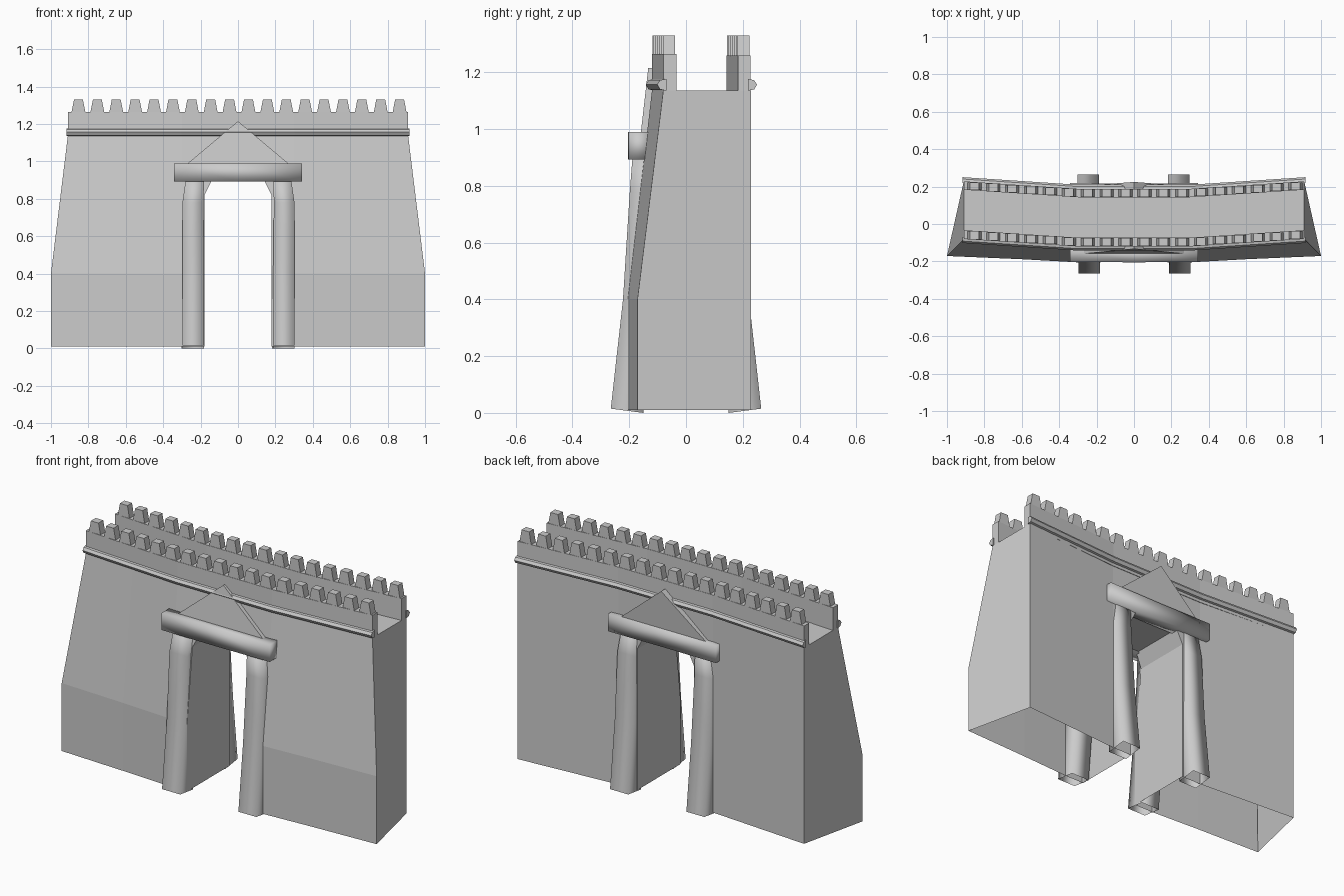
import bpy, bmesh

if "Cube" in bpy.data.objects:
    bpy.data.objects.remove(bpy.data.objects["Cube"])


def bend(x):
    # the wall is straight around the gate and swings back towards its ends
    return max(0, abs(x) - 0.3) / 0.61 * 0.04


def make(name, verts, faces, smooth=False):
    me = bpy.data.meshes.new(name)
    me.from_pydata(verts, [], faces)
    bm = bmesh.new()
    bm.from_mesh(me)
    bmesh.ops.recalc_face_normals(bm, faces=bm.faces)
    for f in bm.faces:
        f.smooth = smooth
    bm.to_mesh(me)
    bm.free()
    ob = bpy.data.objects.new(name, me)
    bpy.context.collection.objects.link(ob)
    return ob


def loft(name, rings, smooth=False, cap_start=True):
    # skin a list of equal-length rings, with end caps
    n = len(rings[0])
    verts = [v for r in rings for v in r]
    faces = [(i * n + j, i * n + (j + 1) % n, (i + 1) * n + (j + 1) % n, (i + 1) * n + j)
             for i in range(len(rings) - 1) for j in range(n)]
    if cap_start:
        faces.append(tuple(range(n)))
    faces.append(tuple(range(len(verts) - n, len(verts))))
    return make(name, verts, faces, smooth)


# Wall body: battered front, upright back
STATIONS = [-0.91, -0.6, -0.3, 0, 0.3, 0.6, 0.91]
rings = []
for x in STATIONS:
    b = bend(x)
    wide = x / 0.91 if abs(x) > 0.9 else x
    low = -0.205 + b * 0.85
    rings.append([(wide, low, 0.01), (wide, low, 0.4), (x, -0.12 + b, 1.135),
                  (x, 0.185 + b * 1.1, 1.135), (x, 0.185 + b * 1.1, 0.01)])
wall = loft("wall", rings)

# Gate passage with chamfered upper corners
gate = [(-0.18, -0.2), (-0.18, 0.82), (-0.14, 0.9), (0.14, 0.9), (0.18, 0.82), (0.18, -0.2)]
cutter = loft("gate_cutter", [[(x, y, z) for x, z in gate] for y in (-0.5, 0.5)])
cutter.hide_render = True
mod = wall.modifiers.new("gate", "BOOLEAN")
mod.operation = "DIFFERENCE"
mod.solver = "EXACT"
mod.object = cutter
bpy.context.view_layer.update()
cut = bpy.data.meshes.new_from_object(wall.evaluated_get(bpy.context.evaluated_depsgraph_get()))
wall.modifiers.clear()
wall.data = cut
bpy.data.objects.remove(cutter)

# Open underside
bm = bmesh.new()
bm.from_mesh(wall.data)
bm.normal_update()
under = [f for f in bm.faces if f.normal.z < -0.9 and f.calc_center_median().z < 0.05]
bmesh.ops.delete(bm, geom=under, context="FACES")
bm.to_mesh(wall.data)
bm.free()


def box(verts, faces, x, hw, hw_top, y0, y1, z0, z1):
    i = len(verts)
    for z, w in ((z0, hw), (z1, hw_top)):
        for sx, y in ((-1, y0), (1, y0), (1, y1), (-1, y1)):
            verts.append((x + sx * w, y + bend(x), z))
    faces += [(i, i + 3, i + 2, i + 1), (i + 4, i + 5, i + 6, i + 7)]
    faces += [(i + j, i + (j + 1) % 4, i + 4 + (j + 1) % 4, i + 4 + j) for j in range(4)]


# Parapets, mouldings and merlons on both edges
for side, outer, inner, top, out in (("front", -0.12, -0.073, 1.265, -1),
                                     ("back", 0.188, 0.143, 1.26, 1)):
    loft(side + "_parapet", [[(x, y + bend(x), z) for y, z in
                              ((outer, 1.12), (inner, 1.12), (inner, top), (outer, top))]
                             for x in STATIONS])
    loft(side + "_moulding", [[(x, outer + dy * out + bend(x), z) for dy, z in
                               ((-0.01, 1.135), (0.012, 1.14), (0.022, 1.157),
                                (0.012, 1.172), (-0.01, 1.177))]
                              for x in [s * 1.007 for s in STATIONS]])
    v, f = [], []
    for i in range(18):
        box(v, f, -0.853 + 0.101 * i, 0.037, 0.024, outer + 0.002 * -out,
            inner + 0.002 * out, top - 0.002, 1.33)
    make(side + "_merlons", v, f)

# Gate pillars: soft-shaded leaning posts; the back pair is the front pair turned round
# each row: height at front, height at back, front y, back y, outer and inner inset
POST = [(0.015, 0.0, -0.265, -0.15, 0, 0), (0.4, 0.4, -0.222, -0.11, 0, 0),
        (0.78, 0.78, -0.198, -0.09, 0, 0.004), (0.92, 0.92, -0.187, -0.09, 0.02, 0)]
for side, s in (("front", 1), ("back", -1)):
    for label, xo, xi in (("left", -0.297, -0.181), ("right", 0.302, 0.188)):
        d = 1 if xo < 0 else -1
        loft(f"{side}_{label}_pillar",
             [[(s * (xo + d * o), s * yf, zf), (s * (xi - d * n), s * yf, zf),
               (s * (xi - d * n), s * yb, zb), (s * (xo + d * o), s * yb, zb)]
              for zf, zb, yf, yb, o, n in POST], True, cap_start=False)

# Lintels and pediments
for side, y0, y1, base, apex, back in (("front", -0.205, -0.13, -0.16, -0.133, -0.09),
                                       ("back", 0.216, 0.14, 0.203, 0.225, 0.16)):
    loft(side + "_lintel", [[(x, y + bend(x), z) for y, z in
                             ((y0, 0.892), (y1, 0.892), (y1, 0.99), (y0, 0.99))]
                            for x in (-0.343, 0, 0.343)], True)
    loft(side + "_pediment", [[(-0.28, base, 0.98), (0.28, base, 0.98), (0, apex, 1.215)],
                              [(-0.28, back, 0.98), (0.28, back, 0.98), (0, back, 1.215)]])
